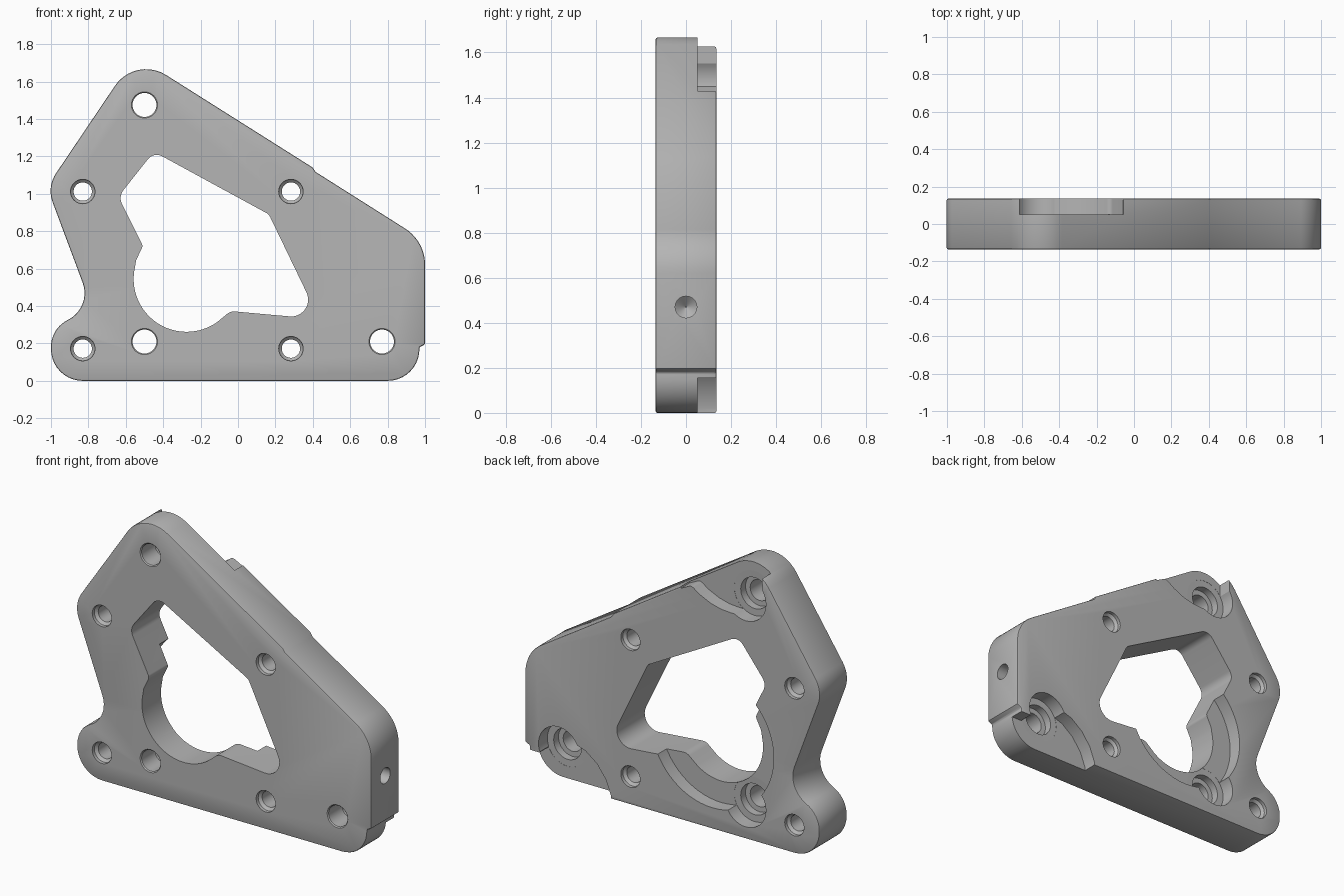
import bpy, bmesh, math
from mathutils import Vector

cube = bpy.data.objects.get("Cube")
if cube:
    bpy.data.objects.remove(cube, do_unlink=True)

HALF = 0.135      # half thickness of the plate
FLOOR = 0.05      # depth of the rear pockets

metal = bpy.data.materials.new("plain_grey")
metal.use_nodes = True
grey = (0.46, 0.46, 0.46, 1)
metal.diffuse_color = grey
metal.node_tree.nodes["Principled BSDF"].inputs["Base Color"].default_value = grey


def rounded(corners, steps=10):
    """Corners are (x, z) or (x, z, radius); returns the filleted outline."""
    out = []
    for i, c in enumerate(corners):
        p = Vector(c[:2])
        if len(c) < 3:
            out.append(p)
            continue
        a = (Vector(corners[i - 1][:2]) - p).normalized()
        b = (Vector(corners[(i + 1) % len(corners)][:2]) - p).normalized()
        half = a.angle(b) / 2
        r = c[2]
        start, end = p + a * r / math.tan(half), p + b * r / math.tan(half)
        mid = p + (a + b).normalized() * r / math.sin(half)
        s, e = start - mid, end - mid
        turn = math.atan2(s.x * e.y - s.y * e.x, s.dot(e))
        for k in range(steps + 1):
            t = turn * k / steps
            out.append(mid + Vector((s.x * math.cos(t) - s.y * math.sin(t),
                                     s.x * math.sin(t) + s.y * math.cos(t))))
    return out


def arc(cx, cz, r, a0, a1, n=32):
    return [(cx + r * math.cos(math.radians(a0 + (a1 - a0) * k / n)),
             cz + r * math.sin(math.radians(a0 + (a1 - a0) * k / n))) for k in range(n + 1)]


def prism(name, outline, y0, y1):
    bm = bmesh.new()
    face = bm.faces.new([bm.verts.new((p[0], y0, p[1])) for p in outline])
    side = bmesh.ops.extrude_face_region(bm, geom=[face])
    moved = [v for v in side["geom"] if isinstance(v, bmesh.types.BMVert)]
    bmesh.ops.translate(bm, verts=moved, vec=(0, y1 - y0, 0))
    bmesh.ops.recalc_face_normals(bm, faces=bm.faces)
    return finish(name, bm)


def finish(name, bm):
    mesh = bpy.data.meshes.new(name)
    bm.to_mesh(mesh)
    bm.free()
    mesh.materials.append(metal)
    obj = bpy.data.objects.new(name, mesh)
    bpy.context.collection.objects.link(obj)
    return obj


def lathe(name, profile, centre, axis="Y", n=40):
    """Closed turned solid; profile is (position along axis, radius)."""
    bm = bmesh.new()
    rings = []
    for pos, r in profile:
        ring = []
        for k in range(n):
            a = 2 * math.pi * k / n
            u, w = r * math.cos(a), r * math.sin(a)
            co = (centre[0] + u, pos, centre[1] + w) if axis == "Y" else (pos, centre[0] + u, centre[1] + w)
            ring.append(bm.verts.new(co))
        rings.append(ring)
    for lo, hi in zip(rings, rings[1:]):
        for k in range(n):
            bm.faces.new((lo[k], lo[(k + 1) % n], hi[(k + 1) % n], hi[k]))
    bm.faces.new(rings[0])
    bm.faces.new(rings[-1])
    bmesh.ops.recalc_face_normals(bm, faces=bm.faces)
    return finish(name, bm)


def apply(obj, mod):
    bpy.context.view_layer.objects.active = obj
    bpy.ops.object.modifier_apply(modifier=mod.name)


def cut(obj, cutter):
    cutter.hide_render = True
    mod = obj.modifiers.new("cut", "BOOLEAN")
    mod.operation, mod.solver, mod.object = "DIFFERENCE", "EXACT", cutter
    apply(obj, mod)
    bpy.data.objects.remove(cutter, do_unlink=True)


# Main plate with softened rims
plate = prism("bracket_plate", rounded([
    (-1, 0, 0.17), (0.97, 0, 0.17), (0.97, 0.18), (1, 0.195), (1, 0.747, 0.23),
    (0.415, 1.117), (0.4, 1.14), (-0.549, 1.739, 0.2), (-1.022, 1.037, 0.17),
    (-0.781, 0.392, 0.16), (-1, 0.279, 0.16)]), -HALF, HALF)
soft = plate.modifiers.new("soft_rims", "BEVEL")
soft.width, soft.segments = 0.008, 2
soft.limit_method, soft.angle_limit = "ANGLE", math.radians(60)
apply(plate, soft)

# Central window with its round lobe
window = rounded([(-0.545, 0.645), (-0.508, 0.72, 0.03), (-0.64, 0.985, 0.07),
                  (-0.45, 1.225, 0.06), (0.165, 0.89, 0.05), (0.435, 0.33, 0.09),
                  (-0.04, 0.373, 0.06), (-0.11, 0.315)])
window += arc(-0.275, 0.545, 0.283, 306, 162)[1:-1]
cut(plate, prism("window_cutter", window, -0.3, 0.3))

# Rear recess around the lobe
cut(plate, prism("lobe_recess_cutter", arc(-0.275, 0.545, 0.415, 0, 354, 63), FLOOR, 0.3))

# Rear pockets that open through the outer edge
cut(plate, prism("top_pocket_cutter", rounded([
    (-0.615, 1.475), (-0.5, 1.36), (-0.4, 1.36), (-0.33, 1.365), (-0.26, 1.383),
    (-0.19, 1.415), (-0.13, 1.455, 0.03), (-0.06, 1.42), (0.1, 1.9), (-0.605, 1.9)]), FLOOR, 0.3))
cut(plate, prism("corner_pocket_cutter", rounded([
    (0.41, -0.1), (0.415, 0.02), (0.45, 0.11), (0.51, 0.19), (0.59, 0.25), (0.67, 0.275),
    (0.77, 0.285), (0.88, 0.21), (0.9, 0.155), (1.2, 0.155), (1.2, -0.1)]), FLOOR, 0.3))

# Stepped pivot holes
for centre in [(-0.5, 1.475), (-0.5, 0.21), (0.77, 0.21)]:
    cut(plate, lathe("pivot_hole_cutter", [
        (-0.3, 0.072), (-HALF, 0.07), (-HALF + 0.006, 0.064), (0, 0.064), (0.001, 0.095),
        (FLOOR - 0.002, 0.095), (FLOOR - 0.001, 0.137), (0.3, 0.137)], centre))

# Chamfered bolt holes
for x in (-0.83, 0.283):
    for z in (0.172, 1.012):
        cut(plate, lathe("bolt_hole_cutter", [
            (-0.3, 0.068), (-HALF + 0.02, 0.065), (-HALF + 0.035, 0.049),
            (HALF - 0.035, 0.049), (HALF - 0.02, 0.065), (0.3, 0.068)], (x, z)))

# Blind drilled hole in the side
cut(plate, lathe("side_hole_cutter", [(0.72, 0.002), (0.76, 0.048), (1.2, 0.048)], (0, 0.47), "X"))

bpy.ops.object.select_all(action="DESELECT")
plate.select_set(True)
bpy.context.view_layer.objects.active = plate
bpy.ops.object.shade_smooth_by_angle(angle=math.radians(30))
